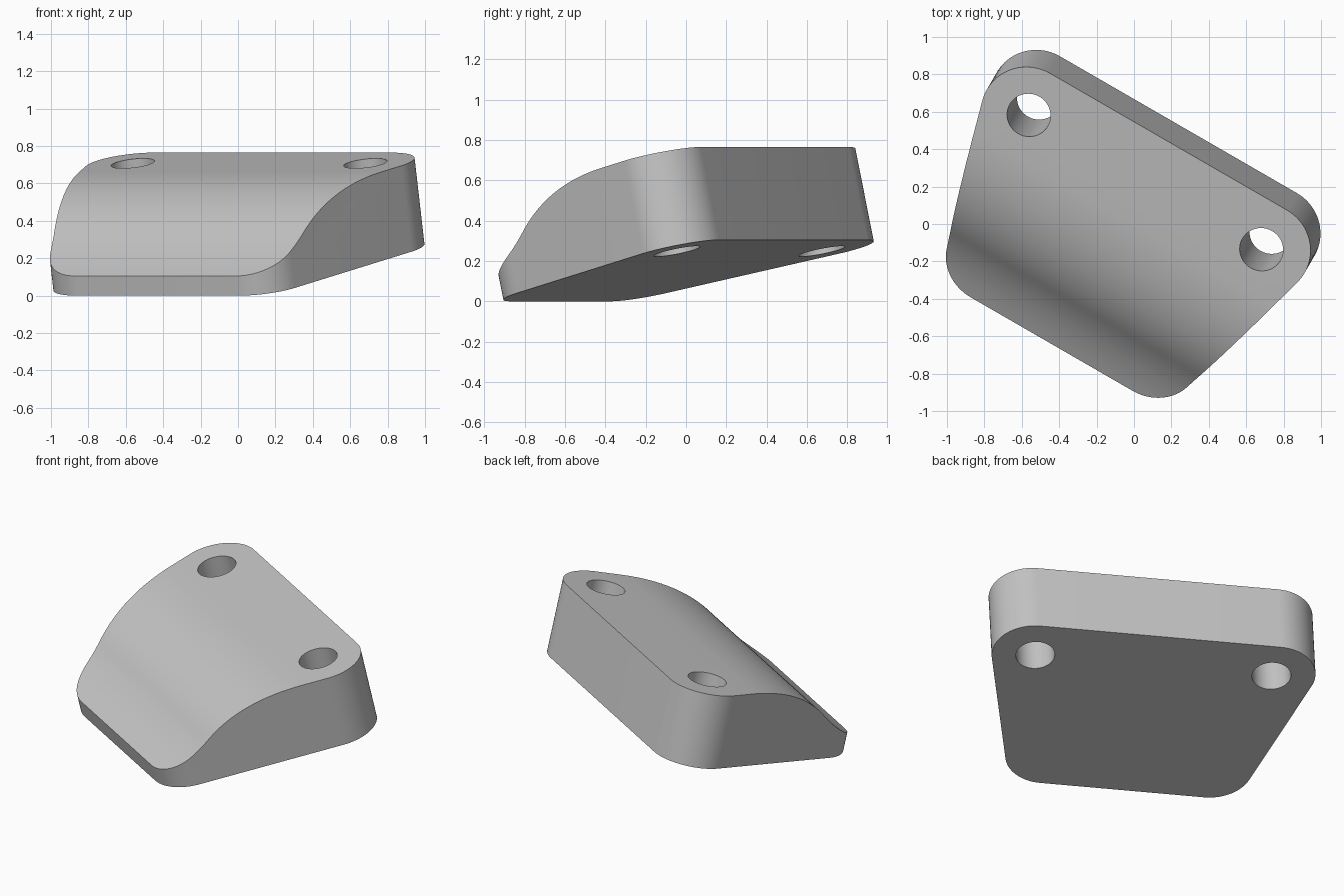
import bpy, bmesh, math
from mathutils import Vector, Matrix
from mathutils.geometry import interpolate_bezier

if "Cube" in bpy.data.objects:
    bpy.data.objects.remove(bpy.data.objects["Cube"])

TILT, YAW, FLARE = math.radians(12.9), math.radians(-30), math.radians(15)
DEPTH, THICK = 1.365, 0.472
FRONT_HALF = 0.691
CORNER_R, HOLE_R = 0.25, 0.117
HOLE_X, HOLE_Y = 0.718, 1.108


def prism(name, points, direction):
    """Extrude a closed loop of points into a solid."""
    bm = bmesh.new()
    face = bm.faces.new([bm.verts.new(p) for p in points])
    moved = bmesh.ops.extrude_face_region(bm, geom=[face])["geom"]
    bmesh.ops.translate(bm, vec=direction,
                        verts=[v for v in moved if isinstance(v, bmesh.types.BMVert)])
    bmesh.ops.recalc_face_normals(bm, faces=bm.faces)
    mesh = bpy.data.meshes.new(name)
    bm.to_mesh(mesh)
    bm.free()
    obj = bpy.data.objects.new(name, mesh)
    bpy.context.collection.objects.link(obj)
    return obj


def arc(cx, cy, r, start, end, steps):
    angles = [start + (end - start) * i / steps for i in range(steps + 1)]
    return [(cx + r * math.cos(a), cy + r * math.sin(a)) for a in angles]


# Plate outline: a flared trapezoid with rounded corners
def corner_x(y):
    return FRONT_HALF + y * math.tan(FLARE) - CORNER_R / math.cos(FLARE)


back_y = DEPTH - CORNER_R
right_half = (arc(corner_x(CORNER_R), CORNER_R, CORNER_R, -math.pi / 2, -FLARE, 20)
              + arc(corner_x(back_y), back_y, CORNER_R, -FLARE, math.pi / 2, 24))
outline = right_half + [(-x, y) for x, y in reversed(right_half)]
wedge = prism("wedge_block", [(x, y, 0) for x, y in outline], (0, 0, 1))

# Side profile: S-shaped rise from a thin front lip to the flat back
front, middle, crest = (0, 0.108), (0.3, 0.285), (0.9, THICK)
rise = interpolate_bezier(Vector(front), Vector((0.1, 0.15)), Vector((0.2, 0.2)),
                          Vector(middle), 14)
rise += interpolate_bezier(Vector(middle), Vector((0.45, 0.41)), Vector((0.65, THICK)),
                           Vector(crest), 24)[1:]
ramp = [(p[0], p[1]) for p in rise]
# Remove everything above the profile
above = [(-0.2, 0.03)] + ramp + [(2, THICK), (2, 1.5), (-0.2, 1.5)]
cutters = [prism("profile_cutter", [(-2, y, z) for y, z in above], (4, 0, 0))]

# Two through holes near the back corners
for side in (-1, 1):
    ring = arc(side * HOLE_X, HOLE_Y, HOLE_R, 0, math.tau, 48)[:-1]
    cutters.append(prism("hole_cutter", [(x, y, -0.2) for x, y in ring], (0, 0, 1.5)))

for cutter in cutters:
    cutter.hide_render = True
    mod = wedge.modifiers.new("cut", 'BOOLEAN')
    mod.operation, mod.solver, mod.object = 'DIFFERENCE', 'EXACT', cutter

# Bake the cuts and drop the cutters
bpy.context.view_layer.update()
depsgraph = bpy.context.evaluated_depsgraph_get()
baked = bpy.data.meshes.new_from_object(wedge.evaluated_get(depsgraph))
wedge.modifiers.clear()
wedge.data = baked
for cutter in cutters:
    bpy.data.objects.remove(cutter)

# Tilt the plate up at the back, then turn and place it
turn = Matrix.Rotation(YAW, 4, 'Z')
place = Matrix.Translation((-0.06, -0.752, 0))
baked.transform(turn @ place @ Matrix.Rotation(TILT, 4, 'X'))

# Grey finish
grey = bpy.data.materials.new("plain_grey")
grey.use_nodes = True
grey.diffuse_color = (0.55, 0.55, 0.55, 1)
grey.node_tree.nodes["Principled BSDF"].inputs["Base Color"].default_value = (0.55, 0.55, 0.55, 1)
baked.materials.clear()
baked.materials.append(grey)

bpy.ops.object.select_all(action='DESELECT')
wedge.select_set(True)
bpy.context.view_layer.objects.active = wedge
bpy.ops.object.shade_smooth_by_angle(angle=math.radians(25))
